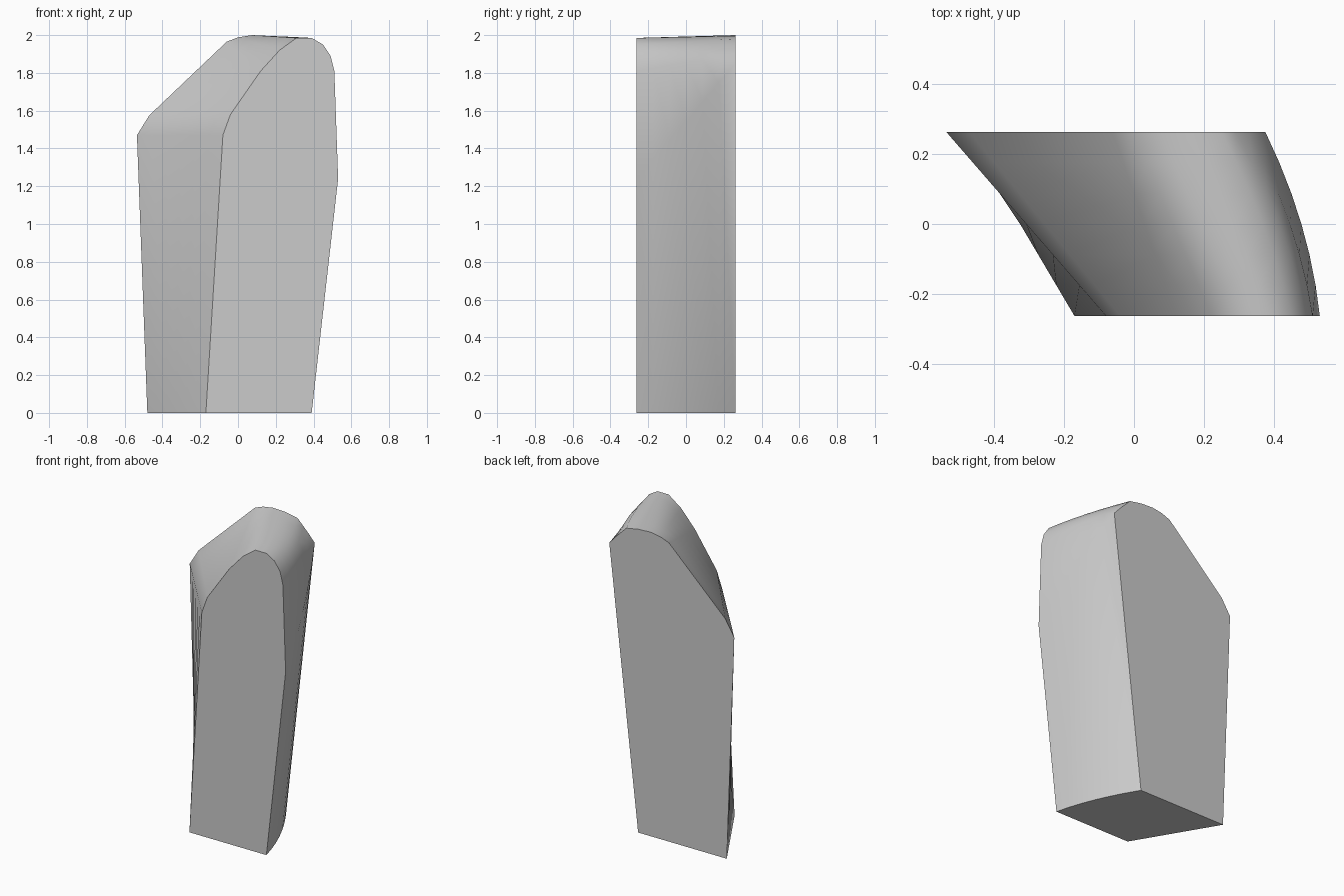
import bpy, bmesh, math

cube = bpy.data.objects.get("Cube")
if cube:
    bpy.data.objects.remove(cube, do_unlink=True)

# Plain grey stone
stone = bpy.data.materials.new("plain grey")
stone.use_nodes = True
grey = (0.6, 0.6, 0.6, 1)
stone.diffuse_color = grey
bsdf = next(n for n in stone.node_tree.nodes if n.type == 'BSDF_PRINCIPLED')
bsdf.inputs["Base Color"].default_value = grey

# Matching outlines of the narrow front and the wide back, as (x, z)
HALF_DEPTH = 0.262
front = [(-.17, 0), (-.08, 1.47), (-.04, 1.58), (.12, 1.81), (.22, 1.92), (.31, 1.985),
         (.39, 1.985), (.45, 1.95), (.49, 1.89), (.51, 1.81), (.53, 1.24), (.39, 0)]
back = [(-.48, 0), (-.535, 1.47), (-.47, 1.575), (-.06, 1.965), (0, 1.988), (.075, 2),
        (.16, 1.996), (.25, 1.98), (.29, 1.94), (.33, 1.9), (.375, 1.85), (.165, 0)]
STEPS = 6
BULGE = 0.025


def ring(bm, t):
    """One cross-section between front and back; the left side swells gently."""
    verts = []
    for i, ((x0, z0), (x1, z1)) in enumerate(zip(front, back)):
        swell = BULGE * 4 * t * (1 - t) * min(1, max(0, (i - 5) / 3))
        verts.append(bm.verts.new((x0 + (x1 - x0) * t + swell,
                                   HALF_DEPTH * (2 * t - 1),
                                   z0 + (z1 - z0) * t)))
    return verts


# Loft the slab from front to back and cap both ends
bm = bmesh.new()
rings = [ring(bm, s / STEPS) for s in range(STEPS + 1)]
count = len(front)
for a, b in zip(rings, rings[1:]):
    for i in range(count - 1):
        bm.faces.new((a[i], a[i + 1], b[i + 1], b[i]))
bm.faces.new(rings[0])
bm.faces.new(rings[-1])
# Flat base
bm.faces.new([r[0] for r in rings] + [r[-1] for r in reversed(rings)])
bmesh.ops.recalc_face_normals(bm, faces=bm.faces)

mesh = bpy.data.meshes.new("standing_slab")
bm.to_mesh(mesh)
bm.free()
mesh.materials.append(stone)
slab = bpy.data.objects.new("standing_slab", mesh)
bpy.context.collection.objects.link(slab)

# Smooth sides with crisp front, back and base edges
bpy.ops.object.select_all(action='DESELECT')
slab.select_set(True)
bpy.context.view_layer.objects.active = slab
bpy.ops.object.shade_smooth_by_angle(angle=math.radians(45))
